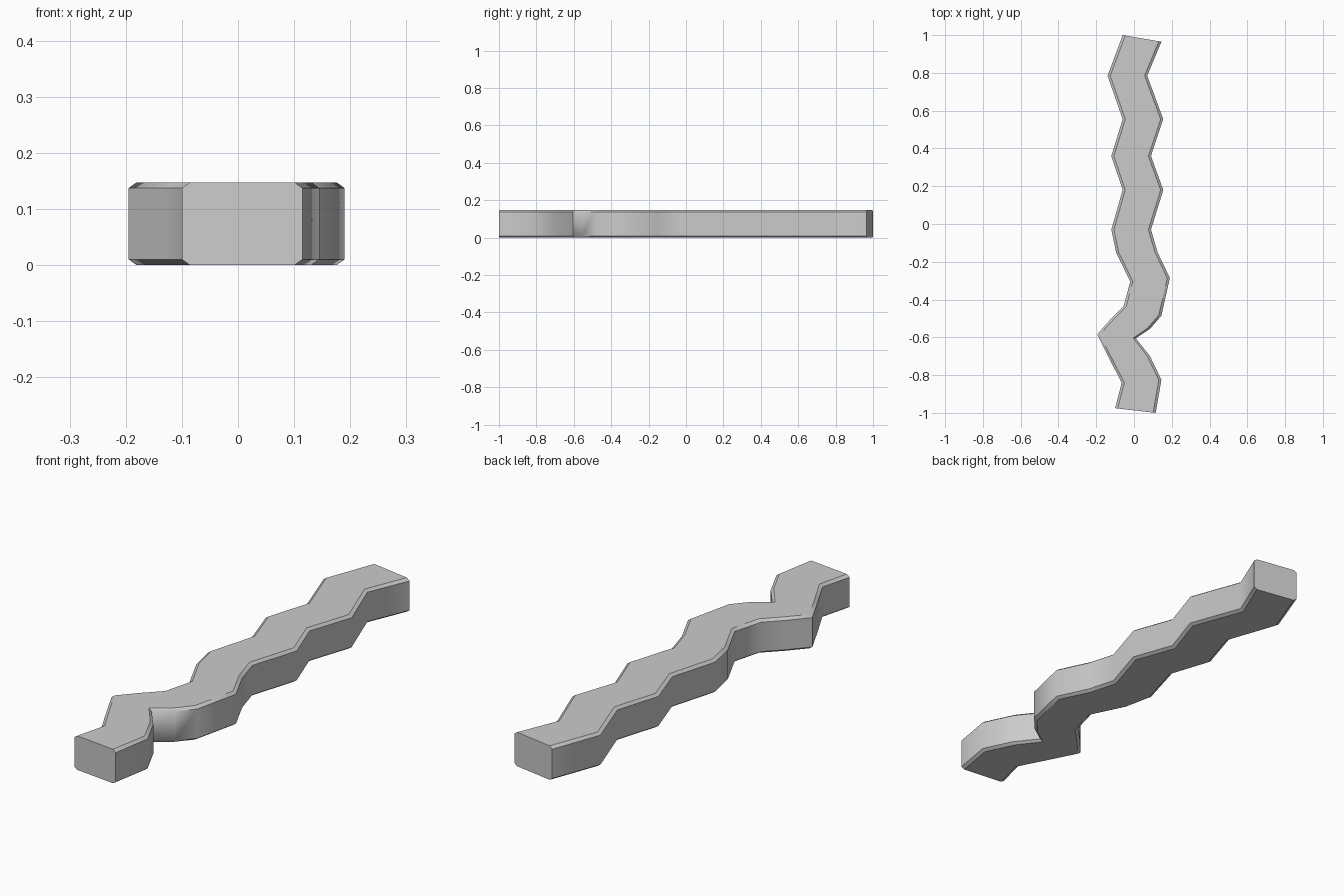
import bpy
import bmesh
import math
from mathutils import Vector

cube = bpy.data.objects.get("Cube")
if cube:
    bpy.data.objects.remove(cube, do_unlink=True)

HEIGHT = 0.147
CHAMFER_WIDTH = 0.014
CHAMFER_HEIGHT = 0.01

# Paired stations along the zigzag: left edge x, y and right edge x, y
stations = [
    (-0.10, -0.975, 0.115, -1.0),
    (-0.065, -0.84, 0.145, -0.825),
    (-0.13, -0.715, 0.085, -0.70),
    (-0.195, -0.585, 0.01, -0.605),
    (-0.125, -0.505, 0.085, -0.555),
    (-0.055, -0.435, 0.145, -0.485),
    (-0.02, -0.305, 0.19, -0.285),
    (-0.095, -0.15, 0.125, -0.15),
    (-0.12, -0.03, 0.09, -0.03),
    (-0.06, 0.18, 0.155, 0.18),
    (-0.12, 0.36, 0.09, 0.36),
    (-0.06, 0.555, 0.155, 0.555),
    (-0.14, 0.785, 0.07, 0.785),
    (-0.06, 1.0, 0.145, 0.965),
]


def section(lx, ly, rx, ry):
    """Chamfered rectangle standing between a left and a right point."""
    left, right = Vector((lx, ly, 0)), Vector((rx, ry, 0))
    inset = (right - left).normalized() * CHAMFER_WIDTH
    low, high = CHAMFER_HEIGHT, HEIGHT - CHAMFER_HEIGHT
    outline = [(left + inset, 0), (right - inset, 0), (right, low), (right, high),
               (right - inset, HEIGHT), (left + inset, HEIGHT), (left, high), (left, low)]
    return [(p.x, p.y, z) for p, z in outline]


# Loft the section along the stations and cap both ends
bm = bmesh.new()
rings = [[bm.verts.new(p) for p in section(*s)] for s in stations]
for a, b in zip(rings, rings[1:]):
    for i in range(len(a)):
        j = (i + 1) % len(a)
        bm.faces.new((a[i], a[j], b[j], b[i]))
bm.faces.new(rings[0])
bm.faces.new(rings[-1])
bmesh.ops.recalc_face_normals(bm, faces=bm.faces)

# Smooth the walls along their length, with crisp chamfers and end faces
for face in bm.faces:
    face.smooth = abs(face.normal.z) < 0.99
for edge in bm.edges:
    flat = any(not f.smooth for f in edge.link_faces)
    edge.smooth = not flat and edge.calc_face_angle(0) < math.radians(46)

mesh = bpy.data.meshes.new("zigzag_bar")
bm.to_mesh(mesh)
bm.free()
bar = bpy.data.objects.new("zigzag_bar", mesh)
bpy.context.collection.objects.link(bar)

# Plain grey material
grey = bpy.data.materials.new("light_grey")
grey.use_nodes = True
colour = (0.6, 0.6, 0.6, 1)
grey.diffuse_color = colour
grey.node_tree.nodes["Principled BSDF"].inputs["Base Color"].default_value = colour
mesh.materials.append(grey)
